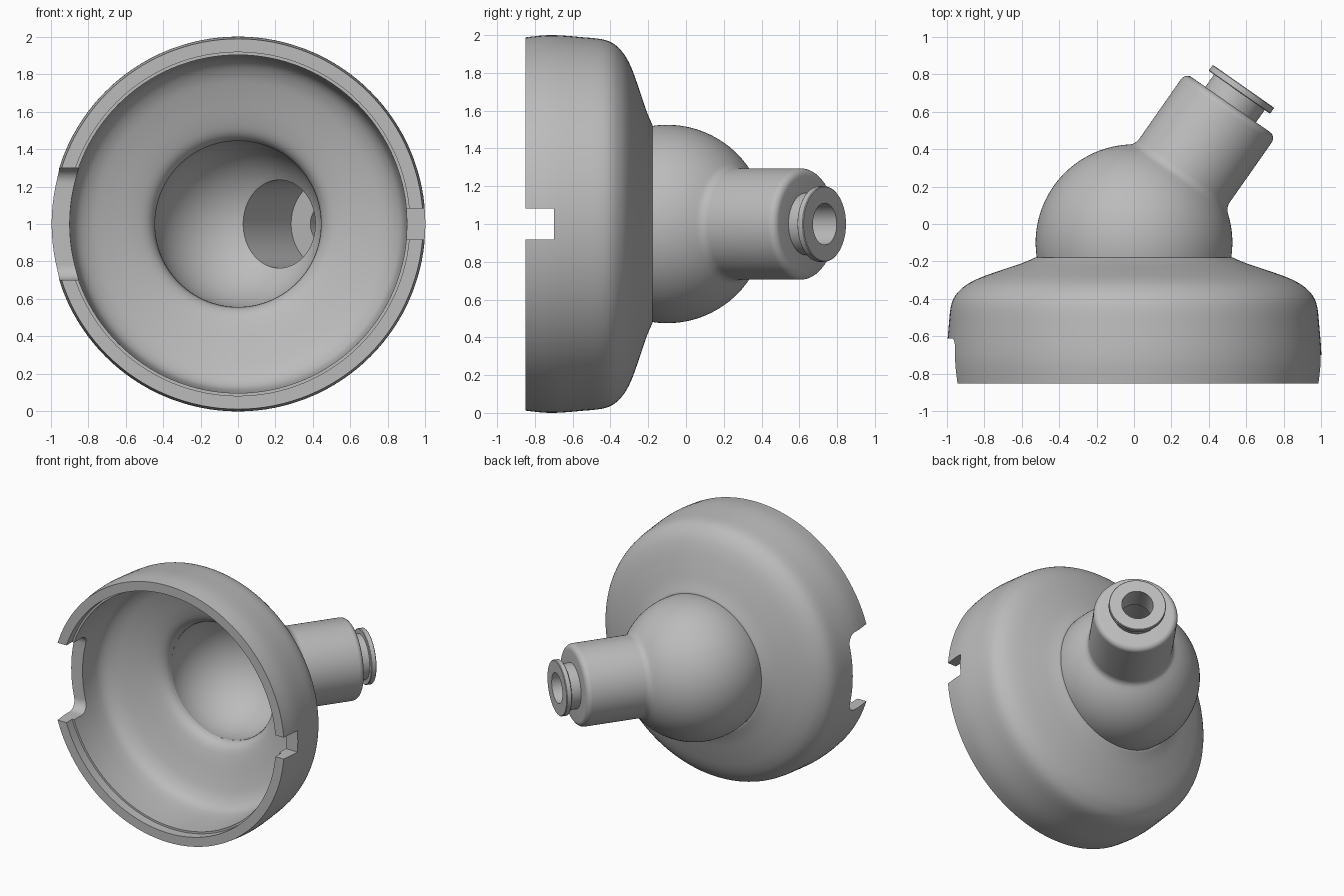
import bpy, bmesh
from math import sin, cos, radians, sqrt, tau, pi, atan2
from mathutils import Matrix, Vector

if "Cube" in bpy.data.objects:
    bpy.data.objects.remove(bpy.data.objects["Cube"])

grey = bpy.data.materials.new("plain grey")
grey.use_nodes = True
grey.diffuse_color = (0.5, 0.5, 0.5, 1)
grey.node_tree.nodes["Principled BSDF"].inputs["Base Color"].default_value = grey.diffuse_color


def arc(r, z, radius, start, end, steps):
    """Arc points (r, z); angles in degrees measured from the axis."""
    angles = [radians(start + (end - start) * i / steps) for i in range(steps + 1)]
    return [(r + radius * sin(a), z + radius * cos(a)) for a in angles]


def smooth(points, steps=5):
    """Catmull-Rom curve through the points."""
    p = [Vector(q) for q in [points[0], *points, points[-1]]]
    out = []
    for a, b, c, d in zip(p, p[1:], p[2:], p[3:]):
        for i in range(steps):
            t = i / steps
            out.append(tuple(0.5 * (2 * b + (c - a) * t + (2 * a - 5 * b + 4 * c - d) * t * t
                                    + (3 * b - a - 3 * c + d) * t ** 3)))
    return out + [tuple(points[-1])]


def finish(bm, name):
    mesh = bpy.data.meshes.new(name)
    bm.to_mesh(mesh)
    bm.free()
    mesh.materials.append(grey)
    obj = bpy.data.objects.new(name, mesh)
    bpy.context.collection.objects.link(obj)
    return obj


def shade(obj):
    bpy.ops.object.select_all(action='DESELECT')
    obj.select_set(True)
    bpy.context.view_layer.objects.active = obj
    bpy.ops.object.shade_smooth_by_angle(angle=radians(28))


def revolve(profile, matrix, steps=128):
    """Closed (r, z) profile turned about z, then placed."""
    bm = bmesh.new()
    rings = [[bm.verts.new((r * cos(tau * i / steps), r * sin(tau * i / steps), z))
              for i in range(steps)] for r, z in profile]
    for a, b in zip(rings, rings[1:] + rings[:1]):
        for i in range(steps):
            j = (i + 1) % steps
            bm.faces.new((a[i], a[j], b[j], b[i]))
    bmesh.ops.recalc_face_normals(bm, faces=bm.faces)
    bm.transform(matrix)
    return bm


def cut_box(name, size, centre, rounding=0):
    """Box cutter, optionally with rounded edges along x."""
    bm = bmesh.new()
    bmesh.ops.create_cube(bm, size=1)
    bm.transform(Matrix.Translation(centre) @ Matrix.Diagonal((*size, 1)))
    if rounding:
        along_x = [e for e in bm.edges if abs(e.verts[0].co.x - e.verts[1].co.x) > 0.01]
        bmesh.ops.bevel(bm, geom=along_x, offset=rounding, segments=8, profile=0.5, affect='EDGES')
    obj = finish(bm, name)
    obj.hide_render = True
    return obj


face_back = Matrix.Rotation(-pi / 2, 4, 'X')
to_shell = Matrix.Translation((0, 0, 1)) @ face_back
to_pipe = Matrix.Translation((0, -0.1, 1)) @ Matrix.Rotation(radians(-35), 4, 'Z') @ face_back

# Wide bell-shaped shell
outer = smooth([(0.988, -0.85), (1, -0.72), (0.99, -0.56), (0.972, -0.42), (0.92, -0.345),
                (0.84, -0.295), (0.72, -0.25), (0.6, -0.21), (0.525, -0.178)])
inner = smooth([(0.444, -0.178), (0.455, -0.215), (0.49, -0.25), (0.56, -0.28), (0.7, -0.325),
                (0.8, -0.365), (0.865, -0.42), (0.89, -0.5), (0.9, -0.65), (0.902, -0.78)])
shell = finish(revolve(outer + inner + [(0.917, -0.78), (0.917, -0.85)], to_shell), "bell_shell")

# Rim notches: a small square one on the left, a wide rounded one on the right
cutters = [cut_box("small_notch_cutter", (0.4, 0.4, 0.165), (1, -0.9, 1)),
           cut_box("wide_notch_cutter", (0.4, 0.6, 0.595), (-1, -0.91, 1), 0.08)]
bpy.context.view_layer.objects.active = shell
for cutter in cutters:
    mod = shell.modifiers.new("notch", 'BOOLEAN')
    mod.operation = 'DIFFERENCE'
    mod.solver = 'EXACT'
    mod.object = cutter
    bpy.ops.object.modifier_apply(modifier=mod.name)
    bpy.data.objects.remove(cutter)
shade(shell)

# Hollow dome blended into the angled tube
dome_r, tube_r, blend, wall_r, bore_r, end, hole_r = 0.525, 0.295, 0.07, 0.45, 0.235, 0.9, 0.11
blend_z = sqrt((dome_r + blend) ** 2 - (tube_r + blend) ** 2)
meet = atan2(tube_r + blend, blend_z) * 180 / pi
bore_angle = atan2(bore_r, sqrt(wall_r ** 2 - bore_r ** 2)) * 180 / pi
profile = arc(0, 0, dome_r, 150, meet, 32)
profile += arc(tube_r + blend, blend_z, blend, 180 + meet, 270, 6)[1:]
profile += arc(tube_r - 0.04, end - 0.04, 0.04, 90, 0, 6)
profile += [(hole_r, end), (hole_r, 0.83), (bore_r, 0.83)]
profile += arc(0, 0, wall_r, bore_angle, 150, 32)
bm = revolve(profile, to_pipe)
bmesh.ops.bisect_plane(bm, geom=bm.verts[:] + bm.edges[:] + bm.faces[:],
                       plane_co=(0, -0.18, 0), plane_no=(0, 1, 0), clear_inner=True)
shade(finish(bm, "dome_and_tube"))

# Flanged collar on the tube end
collar = [(hole_r, 0.89), (0.165, 0.89), (0.165, 0.98), (0.196, 0.98), (0.2, 0.984),
          (0.2, 1.015), (0.196, 1.019), (hole_r, 1.019)]
shade(finish(revolve(collar, to_pipe, 96), "end_collar"))
